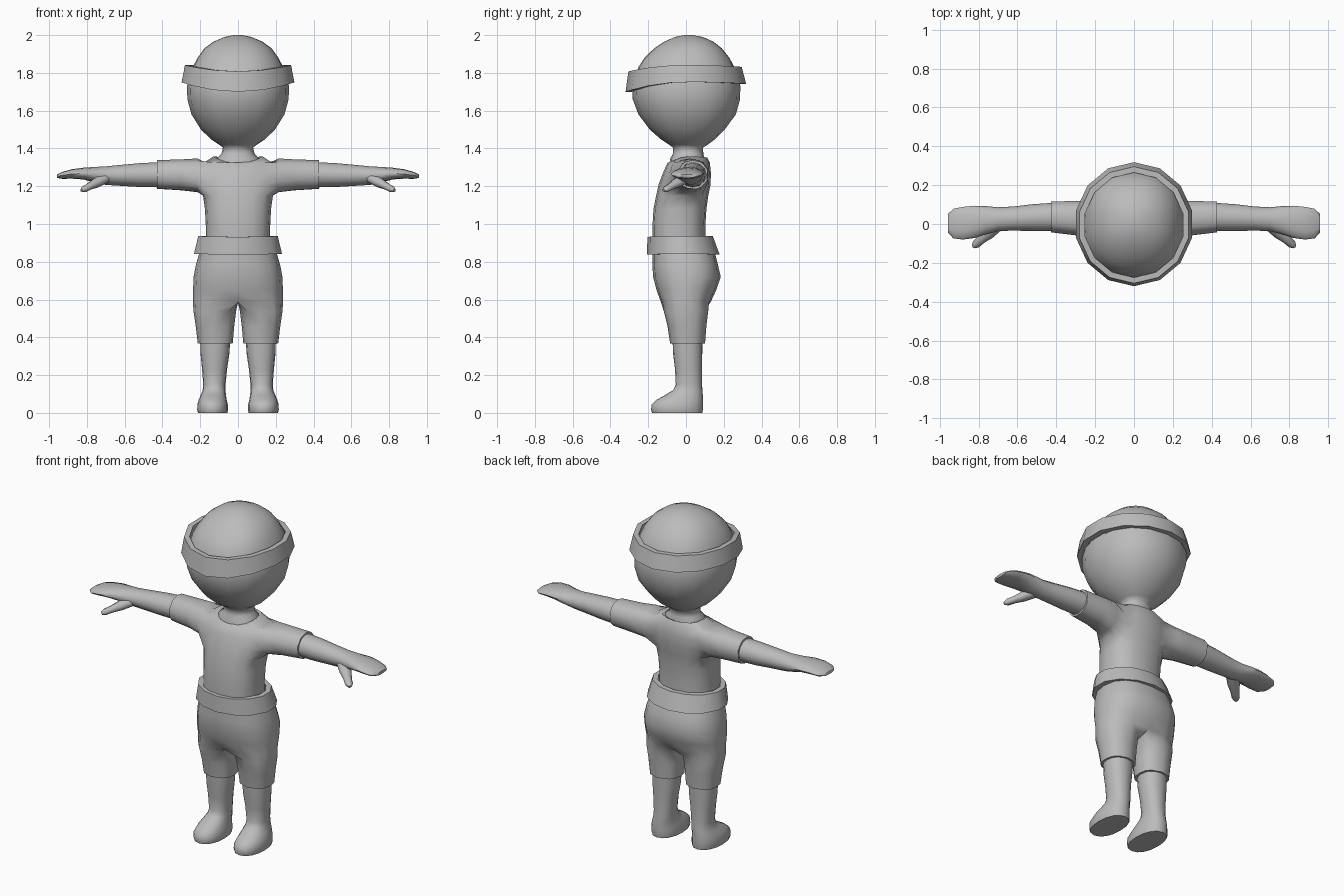
import bpy, bmesh, math
from mathutils import Vector

if "Cube" in bpy.data.objects:
    bpy.data.objects.remove(bpy.data.objects["Cube"])

GREY = bpy.data.materials.new("plain_grey")
GREY.diffuse_color = (0.5, 0.5, 0.5, 1)
GREY.use_nodes = True
GREY.node_tree.nodes["Principled BSDF"].inputs["Base Color"].default_value = GREY.diffuse_color


def sgnpow(v, p):
    return math.copysign(abs(v) ** p, v)


def ring(z, rx, yf, yb, n=16, p=0.9, cx=0.0, zf=None, zb=None):
    """Horizontal oval; zf and zb lift or drop its front and back."""
    pts = []
    for i in range(n):
        a = 2 * math.pi * i / n
        c, s = sgnpow(math.cos(a), p), sgnpow(math.sin(a), p)
        end = (zf if s < 0 else zb)
        dz = 0 if end is None else (end - z) * s * s
        pts.append(Vector((cx + rx * c, (yf + yb) / 2 + (yb - yf) / 2 * s, z + dz)))
    return pts


def xring(x, yf, yb, zb, zt, n=12, angles=None):
    """Upright oval across an arm at distance x."""
    angles = angles or [2 * math.pi * i / n for i in range(n)]
    return [Vector((x, (yf + yb) / 2 + (yb - yf) / 2 * math.cos(a),
                    (zb + zt) / 2 + (zt - zb) / 2 * math.sin(a))) for a in angles]


def skin(bm, a, b):
    for i in range(len(a)):
        j = (i + 1) % len(a)
        bm.faces.new((a[i], a[j], b[j], b[i]))


def extend(bm, loop, rings):
    """Continue a loop of vertices through further rings."""
    for pts in rings:
        new = [bm.verts.new(p) for p in pts]
        skin(bm, loop, new)
        loop = new
    return loop


def loft(bm, rings, caps=(True, True), closed=False):
    rows = [[bm.verts.new(p) for p in r] for r in rings]
    for a, b in zip(rows, rows[1:]):
        skin(bm, a, b)
    if closed:
        skin(bm, rows[-1], rows[0])
    else:
        for row, on in zip((rows[0], rows[-1]), caps):
            if on:
                bm.faces.new(row)
    return rows


def finish(bm, name, mirror=False, angle=40):
    bmesh.ops.recalc_face_normals(bm, faces=bm.faces)
    me = bpy.data.meshes.new(name)
    bm.to_mesh(me)
    bm.free()
    me.materials.append(GREY)
    me.shade_smooth()
    me.set_sharp_from_angle(angle=math.radians(angle))
    ob = bpy.data.objects.new(name, me)
    bpy.context.collection.objects.link(ob)
    if mirror:
        ob.modifiers.new("mirror", 'MIRROR')
    return ob


def simple(name, rings, mirror=False, closed=False, angle=40):
    bm = bmesh.new()
    loft(bm, rings, closed=closed)
    return finish(bm, name, mirror, angle)


# Head and neck
simple("head", [ring(*r) for r in (
    (1.28, .13, -.09, .10), (1.345, .115, -.085, .10), (1.37, .088, -.07, .092),
    (1.405, .08, -.07, .09), (1.42, .10, -.09, .115), (1.45, .145, -.135, .155),
    (1.50, .196, -.192, .205), (1.58, .246, -.252, .264), (1.66, .268, -.282, .286),
    (1.73, .270, -.285, .288), (1.78, .258, -.27, .275))], angle=70)

# Cap dome
simple("cap_dome", [ring(*r, n=14 * 2) for r in (
    (1.75, .262, -.275, .278), (1.83, .240, -.252, .256), (1.88, .214, -.220, .230),
    (1.93, .178, -.168, .190), (1.965, .130, -.115, .145), (1.99, .072, -.06, .09),
    (2.0, .022, -.01, .035))])

# Cap brim: tilted band, open below
def band(lo, hi, n=14):
    def r(z, rx, yf, yb, zf, zb):
        pts = ring(z, rx, yf, yb, n, 1.0, 0, zf, zb)
        k = math.pi / n          # facets face sideways, corners front and back
        out = []
        for i in range(n):
            a = 2 * math.pi * i / n + k
            c, s = math.cos(a), math.sin(a)
            e = zf if s < 0 else zb
            out.append(Vector((rx * c, (yf + yb) / 2 + (yb - yf) / 2 * s, z + (e - z) * s * s)))
        return out
    inset = lambda q, d: (q[0], q[1] - d, q[2] + d, q[3] - d, q[4], q[5])
    return [r(*lo), r(*hi), r(*inset(hi, .03)), r(*inset(lo, .035))]

simple("cap_brim", band((1.752, .306, -.32, .318, 1.70, 1.742),
                        (1.842, .288, -.305, .295, 1.808, 1.832)), closed=True)

# Waist belt
simple("belt", band((.842, .239, -.207, .178, .838, .838),
                    (.936, .216, -.204, .142, .932, .936)), closed=True)

# Shirt: torso loft with sleeves grown out of side openings
bm = bmesh.new()
torso = [ring(*r, p=.82) for r in (
    (.88, .170, -.178, .104), (.98, .170, -.178, .102), (1.08, .175, -.172, .108),
    (1.15, .185, -.158, .118), (1.21, .200, -.145, .130), (1.27, .200, -.122, .132),
    (1.325, .180, -.098, .126))]
torso.append(ring(1.358, .130, -.080, .112, zf=1.325, zb=1.352))
torso.append(ring(1.350, .112, -.068, .098, zf=1.315, zb=1.345))
rows = loft(bm, torso, caps=(False, False))
R0, R1 = 3, 6
for s, mid in ((1, 0), (-1, 8)):
    cols = [(mid + k) % 16 for k in range(-2, 3)]
    patch = {rows[r][c] for r in range(R0, R1 + 1) for c in cols}
    loop = ([rows[R0][c] for c in cols] + [rows[r][cols[-1]] for r in range(R0 + 1, R1)]
            + [rows[R1][c] for c in reversed(cols)]
            + [rows[r][cols[0]] for r in range(R1 - 1, R0, -1)])
    gone = [f for f in bm.faces if all(v in patch for v in f.verts)]
    bmesh.ops.delete(bm, geom=gone, context='FACES')
    bmesh.ops.delete(bm, geom=[v for v in patch if v.is_valid and not v.link_faces], context='VERTS')
    ang = [math.atan2((v.co.z - 1.245) / .09, (v.co.y - .015) / .11) for v in loop]
    extend(bm, loop, [xring(s * x, yf, yb, zb, zt, angles=ang) for x, yf, yb, zb, zt in (
        (.215, -.085, .126, 1.166, 1.347), (.30, -.062, .124, 1.176, 1.342),
        (.428, -.046, .120, 1.184, 1.338), (.428, -.032, .106, 1.199, 1.323),
        (.40, -.032, .106, 1.199, 1.323))])
finish(bm, "shirt", angle=60)

# Arms with mitten hands
simple("arm", [xring(*r) for r in (
    (.40, -.036, .110, 1.194, 1.328), (.52, -.036, .102, 1.196, 1.322),
    (.62, -.034, .090, 1.202, 1.313), (.70, -.036, .086, 1.207, 1.305),
    (.76, -.052, .092, 1.220, 1.302), (.82, -.072, .094, 1.236, 1.298),
    (.88, -.080, .088, 1.240, 1.290), (.93, -.074, .078, 1.239, 1.276),
    (.957, -.045, .052, 1.244, 1.262))], mirror=True, angle=60)

# Thumbs
bm = bmesh.new()
a, b = Vector((.70, .0, 1.245)), Vector((.822, -.112, 1.180))
d = (b - a).normalized()
u = d.cross(Vector((0, 0, 1))).normalized()
w = d.cross(u)
loft(bm, [[a.lerp(b, t) + r * (u * math.cos(k * math.pi / 4) + .8 * w * math.sin(k * math.pi / 4))
           for k in range(8)]
          for t, r in ((0, .036), (.4, .034), (.7, .024), (.93, .022), (1.05, .010))])
finish(bm, "thumb", mirror=True, angle=60)

# Shorts: one seat that splits into two legs at the crotch
bm = bmesh.new()
rows = loft(bm, [ring(*r, p=.82) for r in (
    (.90, .19, -.176, .12), (.84, .207, -.176, .155), (.78, .224, -.178, .170),
    (.72, .235, -.174, .184), (.65, .238, -.156, .160), (.585, .238, -.132, .130))],
    caps=(False, False))
hip = rows[-1]
crotch = [bm.verts.new((0, y, .585)) for y in (.06, 0, -.06)]
for s in (1, -1):
    half = [hip[(12 + s * k) % 16] for k in range(9)]
    loop = half + crotch
    ang = [math.atan2(v.co.y / .13, (v.co.x - s * .11) / .12) for v in loop]
    def cuff(z, x0, x1, yf, yb):
        return [Vector((s * (x0 + x1) / 2 + (x1 - x0) / 2 * sgnpow(math.cos(t), .9),
                        (yf + yb) / 2 + (yb - yf) / 2 * sgnpow(math.sin(t), .9), z)) for t in ang]
    extend(bm, loop, [cuff(*r) for r in (
        (.54, .010, .236, -.118, .118), (.46, .020, .224, -.098, .108),
        (.368, .028, .213, -.084, .101), (.368, .042, .199, -.070, .087),
        (.40, .042, .199, -.070, .087))])
finish(bm, "shorts", angle=60)

# Lower legs and feet
simple("leg_and_foot", [ring(z, (x1 - x0) / 2, yf, yb, 16, .9, (x0 + x1) / 2)
    for z, x0, x1, yf, yb in (
        (0, .056, .212, -.180, .086), (.015, .053, .216, -.185, .089),
        (.045, .054, .215, -.182, .090), (.070, .060, .208, -.155, .090),
        (.095, .064, .197, -.110, .089), (.120, .066, .187, -.068, .087),
        (.150, .066, .184, -.054, .085), (.230, .058, .190, -.058, .084),
        (.310, .046, .198, -.068, .086), (.400, .040, .201, -.072, .088))],
    mirror=True, angle=50)
